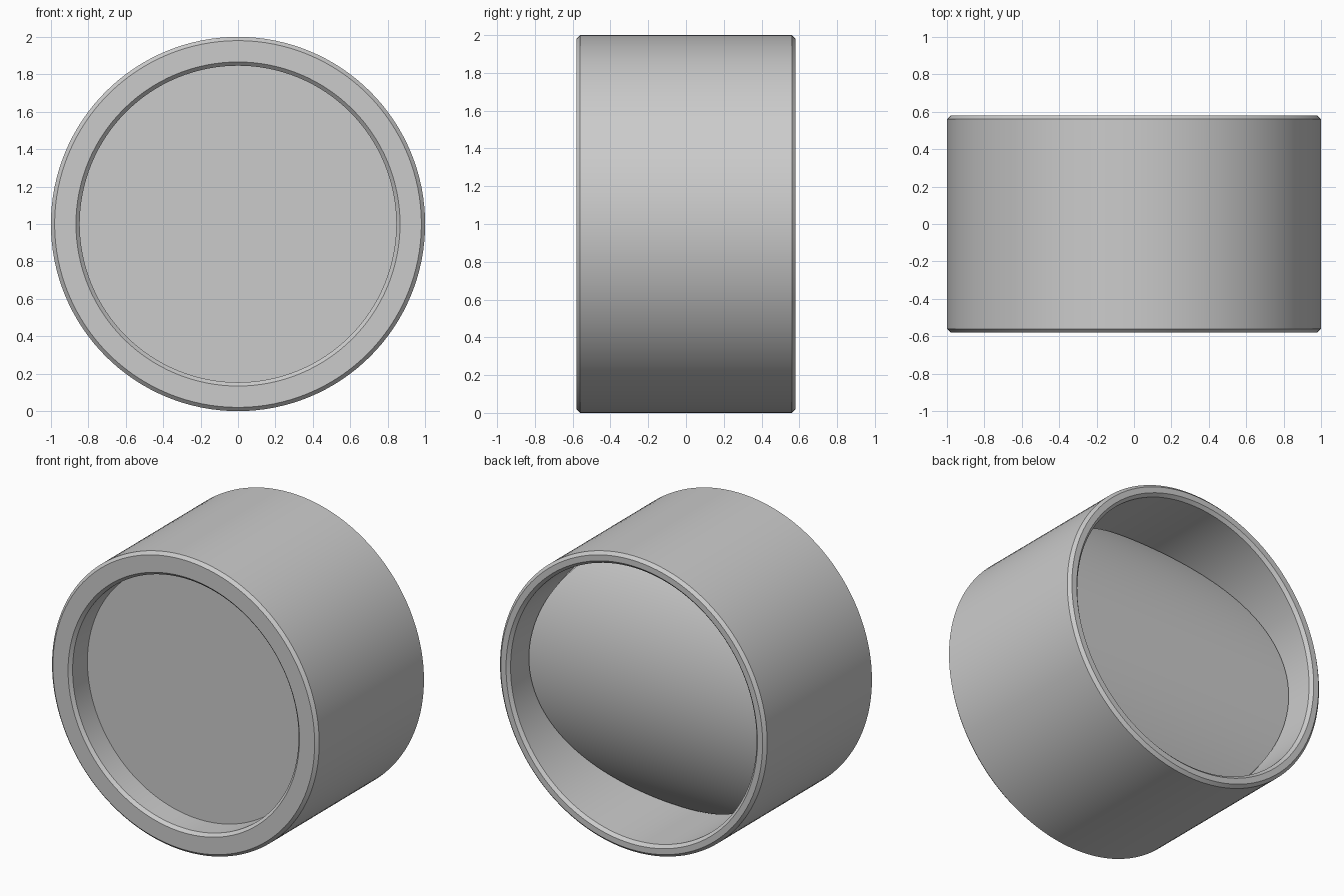
import bpy, bmesh, math

cube = bpy.data.objects.get("Cube")
if cube:
    bpy.data.objects.remove(cube, do_unlink=True)

SEGMENTS = 128
HALF = 0.58           # half the length along y
CHAMFER = 0.02
RECESS = 0.846        # front recess radius
BORE = 0.921          # rear bore radius
CROWN = 0.909         # radius of the crown's rim, leaving a narrow groove
GROOVE = 0.05         # groove depth below the crown's rim
DOME_R = 1.33         # radius of the barrel-shaped crown inside the bore
DOME_TOP = 0.382      # y of the crown's ridge

# One plain grey material
grey = bpy.data.materials.new("plain grey")
grey.use_nodes = True
colour = (0.6, 0.6, 0.6, 1)
grey.diffuse_color = colour
grey.node_tree.nodes["Principled BSDF"].inputs["Base Color"].default_value = colour

# Profile (radius, y) from the front recess floor, round the outside, to the rear bore
profile = [
    (RECESS, -HALF + 0.178), (RECESS, -HALF + CHAMFER), (RECESS + CHAMFER, -HALF),
    (1 - CHAMFER, -HALF), (1, -HALF + CHAMFER),
    (1, HALF - CHAMFER), (1 - CHAMFER, HALF),
    (BORE + CHAMFER, HALF), (BORE, HALF - CHAMFER),
]


def crown_y(z):
    """Height of the crown, curved about the x axis."""
    return DOME_TOP - DOME_R + math.sqrt(DOME_R ** 2 - z ** 2)


def groove_y(z):
    return crown_y(z) - GROOVE


def add_ring(bm, radius, y_at):
    ring = []
    for i in range(SEGMENTS):
        a = 2 * math.pi * i / SEGMENTS
        z = radius * math.cos(a)
        ring.append(bm.verts.new((radius * math.sin(a), y_at(z), z + 1)))
    return ring


bm = bmesh.new()
rings = [add_ring(bm, r, lambda z, y=y: y) for r, y in profile]
rings += [add_ring(bm, BORE, groove_y), add_ring(bm, CROWN, groove_y),
          add_ring(bm, CROWN, crown_y)]

# Walls
for a, b in zip(rings, rings[1:]):
    for i in range(SEGMENTS):
        j = (i + 1) % SEGMENTS
        bm.faces.new((a[i], a[j], b[j], b[i]))

# Flat front recess floor
bm.faces.new(rings[0])

# Crown: strips running straight across from side to side
end = rings[-1]
half = SEGMENTS // 2
for i in range(half):
    strip = [end[i], end[i + 1]]
    if i + 1 < half:
        strip.append(end[SEGMENTS - i - 1])
    if i > 0:
        strip.append(end[SEGMENTS - i])
    bm.faces.new(strip)

bmesh.ops.recalc_face_normals(bm, faces=bm.faces)
mesh = bpy.data.meshes.new("hollow_drum")
bm.to_mesh(mesh)
bm.free()
mesh.materials.append(grey)

drum = bpy.data.objects.new("hollow_drum", mesh)
bpy.context.collection.objects.link(drum)
bpy.ops.object.select_all(action="DESELECT")
drum.select_set(True)
bpy.context.view_layer.objects.active = drum
bpy.ops.object.shade_smooth_by_angle(angle=math.radians(30))
